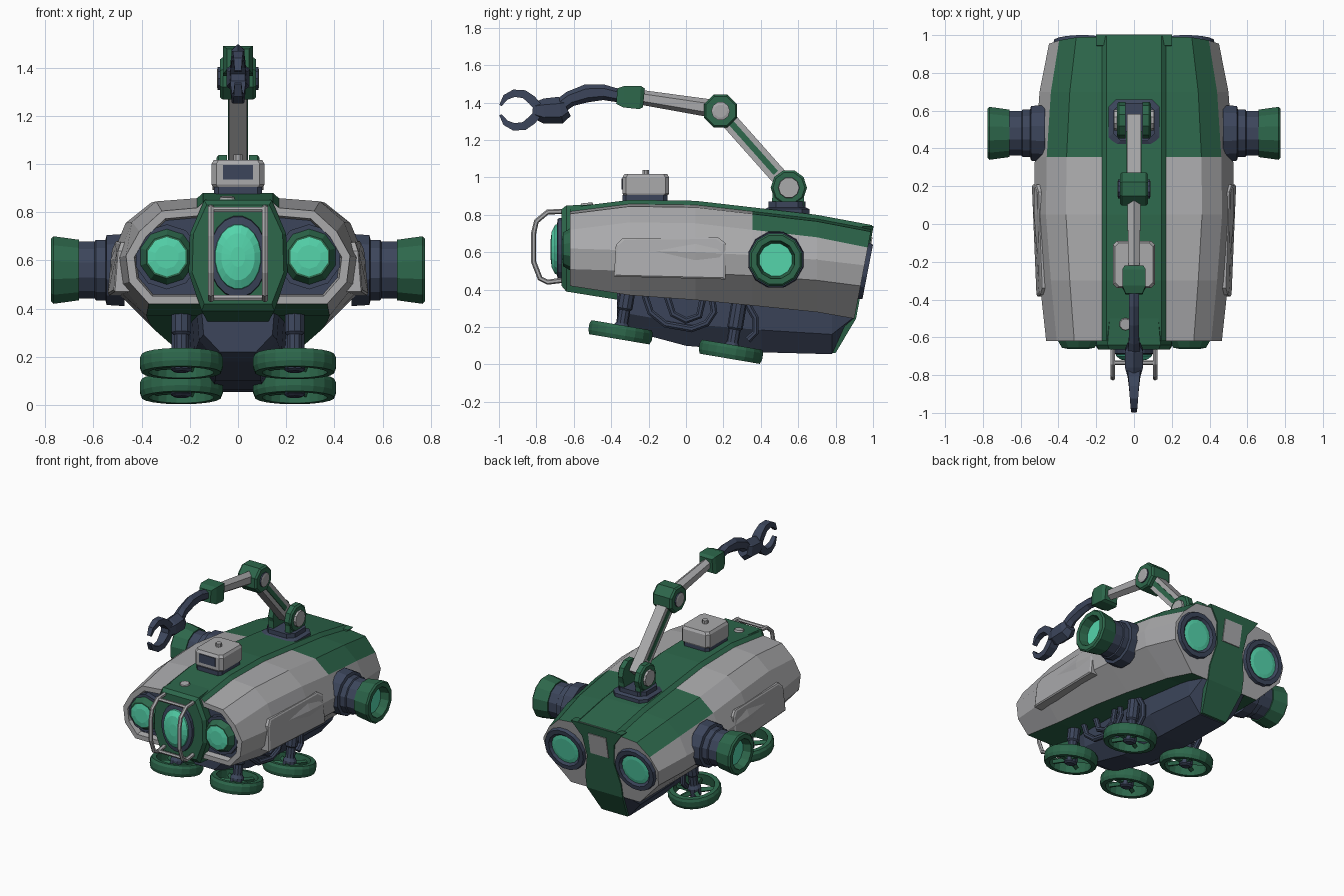
import bpy, bmesh, math
from mathutils import Vector

if "Cube" in bpy.data.objects:
    bpy.data.objects.remove(bpy.data.objects["Cube"])

COLOURS = {"green": (0.026, 0.135, 0.07), "grey": (0.40, 0.40, 0.41),
           "navy": (0.045, 0.06, 0.105), "mint": (0.09, 0.66, 0.41)}
NAMES = list(COLOURS)
GREEN, GREY, NAVY, MINT = range(4)
MATS = []
for n, c in COLOURS.items():
    m = bpy.data.materials.new(n)
    m.diffuse_color = (*c, 1)
    m.use_nodes = True
    m.node_tree.nodes["Principled BSDF"].inputs["Base Color"].default_value = m.diffuse_color
    MATS.append(m)


def loft(name, rings, mat, caps=True, cap_mats=None, edit=None):
    """Skin closed rings; mat is an index or a rule (ring, side) -> index."""
    rule = mat if callable(mat) else (lambda i, j: mat)
    bm = bmesh.new()
    vs = [[bm.verts.new(p) for p in r] for r in rings]
    n = len(rings[0])
    for i in range(len(rings) - 1):
        for j in range(n):
            k = (j + 1) % n
            f = bm.faces.new((vs[i][j], vs[i][k], vs[i + 1][k], vs[i + 1][j]))
            f.material_index = rule(i, j)
    if caps:
        c = cap_mats or (rule(0, 0), rule(len(rings) - 2, 0))
        ends = [bm.faces.new(vs[0]), bm.faces.new(vs[-1])]
        ends[0].material_index, ends[1].material_index = c
    else:
        bmesh.ops.remove_doubles(bm, verts=bm.verts, dist=1e-5)
    bmesh.ops.recalc_face_normals(bm, faces=bm.faces)
    if edit:
        edit(bm, ends)
    me = bpy.data.meshes.new(name)
    bm.to_mesh(me)
    bm.free()
    for m in MATS:
        me.materials.append(m)
    ob = bpy.data.objects.new(name, me)
    bpy.context.collection.objects.link(ob)
    return ob


def lathe(name, at, axis, profile, sides, mats, caps=True, scale=(1, 1), cap=None):
    """Turned part: profile of (radius, distance along axis), one material per segment."""
    rot = Vector((0, 0, 1)).rotation_difference(Vector(axis).normalized())
    rings = []
    for r, d in profile:
        ang = [2 * math.pi * (j + 0.5) / sides for j in range(sides)]
        rings.append([Vector(at) + rot @ Vector((r * math.cos(a) * scale[0], r * math.sin(a) * scale[1], d))
                      for a in ang])
    rule = mats if isinstance(mats, int) else (lambda i, j: mats[i])
    first = mats if isinstance(mats, int) else mats[0]
    last = mats if isinstance(mats, int) else mats[-1]
    return loft(name, rings, rule, caps, (first, last if cap is None else cap))


def sweep(name, pts, mat, x=0.0, sides=4):
    """Bar through (y, z, half width in x, half height) points in a plane of constant x."""
    rings = []
    k = 1 / math.cos(math.pi / sides)
    for i, (y, z, w, h) in enumerate(pts):
        a, b = pts[max(i - 1, 0)], pts[min(i + 1, len(pts) - 1)]
        t = Vector((b[0] - a[0], b[1] - a[1])).normalized()
        ring = []
        for j in range(sides):
            u = 2 * math.pi * (j + 0.5) / sides
            o = math.sin(u) * h * k
            ring.append((x + math.cos(u) * w * k, y - t.y * o, z + t.x * o))
        rings.append(ring)
    return loft(name, rings, mat)


def mirrored(half):
    return half + [(-x, y, z) for x, y, z in reversed(half)]


# Hull: station y, half width, top, middle, bottom, half width of the underside
STATIONS = [(-.62, .465, .84, .60, .42, .37), (-.3, .50, .88, .59, .37, .38), (.05, .53, .875, .58, .345, .37),
            (.355, .525, .84, .565, .315, .35), (.7, .50, .80, .54, .28, .31), (.995, .45, .745, .51, .245, .27)]
hull_rings = []
for i, (y, w, t, m, b, bx) in enumerate(STATIONS):
    half = [(.145, t), (.17, t - .022), (.68 * w, t - .035), (.88 * w, t - .12),
            (w, m + .02), (.97 * w, m - .09), (bx, b)]
    tilt = .19 if i == len(STATIONS) - 1 else 0
    hull_rings.append(mirrored([(px, y - tilt * (t - z), z) for px, z in half]))


def hull_rule(i, j):
    j = min(j, 12 - j) if j < 13 else 0
    if j == 6 or j == 0:
        return GREEN
    return GREEN if j < 3 and i >= 3 else GREY


def recess_front(bm, ends):
    bmesh.ops.inset_individual(bm, faces=[ends[0]], thickness=.035, depth=0)
    bmesh.ops.inset_individual(bm, faces=[ends[0]], thickness=.008, depth=-.04)
    ends[0].material_index = NAVY


loft("hull", hull_rings, hull_rule, cap_mats=(GREY, GREY), edit=recess_front)

# Belly
belly = [(-.37, .15, .38, .22), (-.3, .17, .38, .18), (0, .19, .36, .10), (.4, .21, .33, .065),
         (.78, .20, .29, .055), (.895, .18, .27, .235)]
loft("belly", [mirrored([(w, y, t), (w * .95, y, b + (t - b) * .45), (w * .5, y, b)]) for y, w, t, b in belly], NAVY)

# Nose block with large lens
nose = [(-.665, 1, .83, .42), (-.64, 1.08, .85, .39), (-.36, .9, .86, .345)]
loft("nose", [mirrored([(.13 * s, y, t), (.185 * s, y, .71), (.19 * s, y, .55), (.14 * s, y, b)])
              for y, s, t, b in nose], GREEN)
lathe("nose_lens", (0, -.64, .615), (0, -1, 0),
      [(.125, 0), (.12, .045), (.097, .05), (.095, .06), (.07, .078), (.03, .085)], 20,
      [NAVY, NAVY, MINT, MINT, MINT], scale=(1, 1.4))

# Guard in front of the nose
for s in (-1, 1):
    sweep("guard_bar", [(y, z, .012, .012) for y, z in
          [(-.62, .82), (-.74, .815), (-.80, .765), (-.815, .70), (-.815, .55), (-.78, .46), (-.74, .44), (-.62, .455)]],
          GREY, x=.112 * s, sides=6)
for z in (.812, .445):
    lathe("guard_crossbar", (-.112, -.735, z), (1, 0, 0), [(.012, 0), (.012, .224)], 6, GREY)

# Paired parts on both sides
for s in (-1, 1):
    lathe("headlamp", (.295 * s, -.585, .615), (0, -1, 0),
          [(.135, -.01), (.135, .03), (.115, .03), (.09, .072), (.082, .072), (.05, .078)], 10,
          [NAVY, NAVY, GREEN, GREEN, MINT])
    lathe("rear_port", (.275 * s, .95, .50), (0, .982, -.19),
          [(.16, -.02), (.15, .022), (.12, .022), (.105, .008), (.08, .012)], 16, [NAVY, NAVY, NAVY, MINT])
    lathe("side_thruster", (.47 * s, .48, .56), (s, 0, 0),
          [(.155, 0), (.15, .075), (.13, .08), (.13, .12), (.122, .125), (.122, .19), (.13, .19), (.145, .295),
           (.135, .305), (.105, .305), (.09, .25)], 12, [NAVY] * 5 + [GREEN] * 5, cap=MINT)
    # Raised door panel on the flank
    door = [(-.385, .47), (-.375, .64), (-.34, .675), (.17, .68), (.21, .65), (.21, .455)]

    def door_x(y, z):
        return .532 + .04 * y - max(0, z - .6) * .35
    loft("side_panel", [[(.45 * s, y, z) for y, z in door],
                        [(s * (door_x(y, z) - .006), y, z) for y, z in door],
                        [(s * door_x(y, z), -.087 + (y + .087) * .96, .565 + (z - .565) * .92) for y, z in door]], GREY)
    # Hoses under the hull
    for pts in ([(-.22, .37), (-.19, .28), (-.11, .215), (.03, .19), (.11, .22), (.15, .28), (.14, .35)],
                [(-.10, .36), (-.07, .27), (0, .235), (.07, .26), (.09, .35)],
                [(.33, .32), (.37, .25), (.37, .17), (.33, .13)]):
        sweep("hose", [(y, z, .018, .018) for y, z in pts], NAVY, x=.235 * s, sides=8)
    # Wheels with spokes, hubs and struts
    n = Vector((0, .17, 1)).normalized()
    rot = Vector((0, 0, 1)).rotation_difference(n)
    for y, z, top in ((-.35, .172, .22), (.24, .068, .27)):
        c = Vector((.235 * s, y, z))
        lathe("wheel_rim", c, n, [(.165, -.038), (.174, -.015), (.174, .02), (.165, .038), (.135, .038),
                                  (.135, -.038), (.165, -.038)], 20, GREEN, caps=False)
        for k in range(5):
            a = 2 * math.pi * k / 5
            d = rot @ Vector((math.cos(a), math.sin(a), 0))
            lathe("wheel_spoke", c + d * .03, d, [(.02, 0), (.016, .115)], 4, GREEN)
        lathe("wheel_hub", c, n, [(.03, -.035), (.045, -.025), (.045, .03), (.032, .05), (.032, .12),
                                  (.042, .13), (.042, top)], 10, NAVY)

# Rear centre plate and hatch
plate = []
for z, w in ((.74, .20), (.64, .125), (.5, .105), (.34, .14), (.245, .14), (.06, .10)):
    y = .995 - .19 * (.745 - z) if z > .2 else .79
    plate.append([(w, y + .009, z), (-w, y + .009, z), (-w, y - .05, z), (w, y - .05, z)])
loft("rear_plate", plate, GREEN)
hatch = []
for z in (.68, .53):
    y = .995 - .19 * (.745 - z)
    hatch.append([(.07, y + .015, z), (-.07, y + .015, z), (-.07, y - .02, z), (.07, y - .02, z)])
loft("rear_hatch", hatch, GREY)

# Sensor box on the roof
def box_ring(w, y0, y1, z, c=.02):
    return mirrored([(w - c, y0, z), (w, y0 + c, z), (w, y1 - c, z), (w - c, y1, z)])


loft("sensor_base", [box_ring(.10, -.34, -.10, .86), box_ring(.10, -.34, -.10, .905)], NAVY)
loft("sensor_box", [box_ring(.105, -.335, -.095, .905), box_ring(.11, -.34, -.09, .915),
                    box_ring(.11, -.34, -.09, 1.0), box_ring(.10, -.33, -.10, 1.017)], GREY)
sweep("sensor_window", [(-.345, .965, .062, .03), (-.33, .965, .062, .03)], NAVY)
lathe("sensor_knob", (0, -.215, 1.01), (0, 0, 1), [(.02, 0), (.02, .03)], 8, GREY)
lathe("roof_cap", (-.045, -.53, .85), (0, -.11, 1), [(.035, 0), (.03, .014)], 10, GREY)

# Arm base and shoulder
loft("arm_base", [box_ring(.135, .42, .66, .79, .04), box_ring(.135, .42, .66, .83, .04),
                  box_ring(.11, .44, .64, .84, .04), box_ring(.11, .44, .64, .87, .04)], NAVY)
for s in (-1, 1):
    sweep("shoulder_bracket", [(.545, .85, .02, .085), (.548, .95, .02, .085)], GREEN, x=.065 * s)
    lathe("shoulder_disc", (.045 * s, .55, .945), (s, 0, 0),
          [(.097, 0), (.097, .035), (.085, .045), (.057, .045), (.055, .06)], 10, [GREEN, GREEN, GREEN, GREY])
    lathe("elbow_cap", (.06 * s, .185, 1.355), (s, 0, 0), [(.05, 0), (.05, .024), (.035, .028)], 10, [NAVY, GREY])
lathe("elbow", (-.075, .185, 1.355), (1, 0, 0), [(.085, 0), (.095, .012), (.095, .138), (.085, .15)], 8, GREEN)

# Arm beams
sweep("lower_arm", [(.55, .945, .038, .045), (.185, 1.355, .038, .045)], GREY)
sweep("lower_arm_stripe", [(.48, 1.024, .042, .016), (.24, 1.293, .042, .016)], GREEN)
sweep("forearm", [(.16, 1.365, .036, .042), (-.24, 1.428, .03, .034)], GREY, sides=6)
sweep("forearm_collar", [(-.225, 1.425, .05, .05), (-.245, 1.427, .062, .062), (-.33, 1.432, .062, .058),
                         (-.37, 1.435, .045, .042)], GREEN)

# Wrist, hand and claw
sweep("wrist", [(-.35, 1.435, .028, .03), (-.44, 1.455, .026, .036), (-.53, 1.45, .026, .042),
                (-.62, 1.42, .028, .036), (-.68, 1.375, .035, .035)], NAVY, sides=6)
sweep("hand", [(-.64, 1.375, .035, .045), (-.67, 1.36, .048, .062), (-.76, 1.355, .048, .058),
               (-.82, 1.36, .03, .035)], NAVY, sides=6)
for s in (-1, 1):
    sweep("claw_finger", [(y, 1.36 + s * z, .034 - .02 * k / 5, h) for k, (y, z, h) in enumerate(
          [(-.79, .015, .022), (-.825, .055, .024), (-.865, .085, .022), (-.92, .09, .02), (-.965, .068, .016),
           (-.992, .025, .007)])], NAVY)
